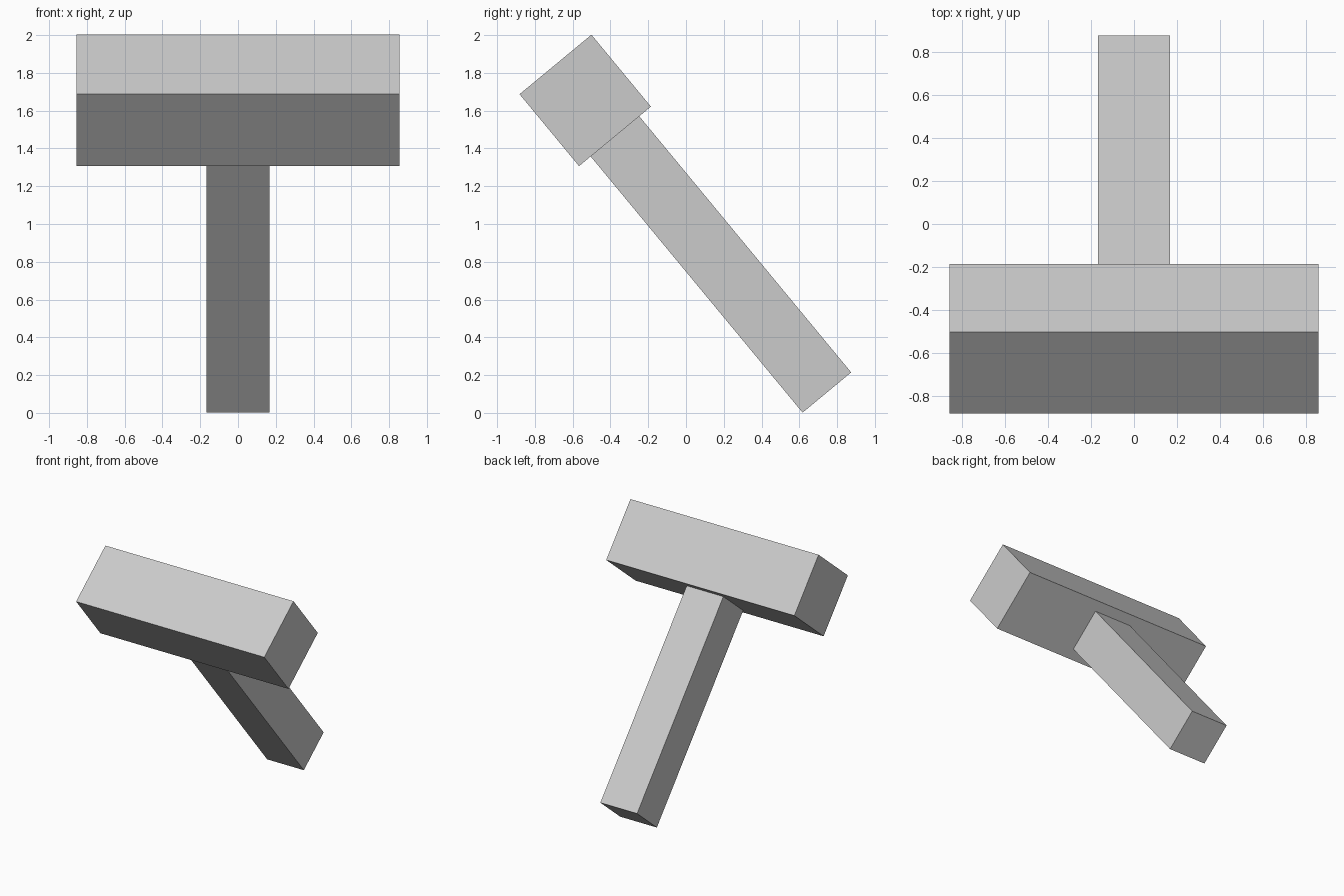
import bpy
from math import radians
from mathutils import Matrix, Vector

cube = bpy.data.objects.get("Cube")
if cube:
    bpy.data.objects.remove(cube, do_unlink=True)

# Single plain grey
grey = bpy.data.materials.new("plain_grey")
grey.use_nodes = True
colour = (0.6, 0.6, 0.6, 1)
grey.diffuse_color = colour
grey.node_tree.nodes["Principled BSDF"].inputs["Base Color"].default_value = colour

# The whole mallet leans forward about x; the joint is where handle meets head
TILT = Matrix.Rotation(radians(39.6), 4, 'X')
JOINT = Vector((0, -0.376, 1.464))


def box(name, size, offset):
    """Box of the given size, its centre offset along the tilted handle axis."""
    bpy.ops.mesh.primitive_cube_add(size=1)
    ob = bpy.context.object
    ob.name = name
    ob.data.transform(Matrix.Diagonal((*size, 1)))
    ob.matrix_world = Matrix.Translation(JOINT + TILT @ Vector((0, 0, offset))) @ TILT
    ob.data.materials.append(grey)


HEAD, HANDLE = 0.494, 1.76
box("mallet_head", (1.712, HEAD, HEAD), HEAD / 2)
box("mallet_handle", (0.334, 0.334, HANDLE), -HANDLE / 2)
